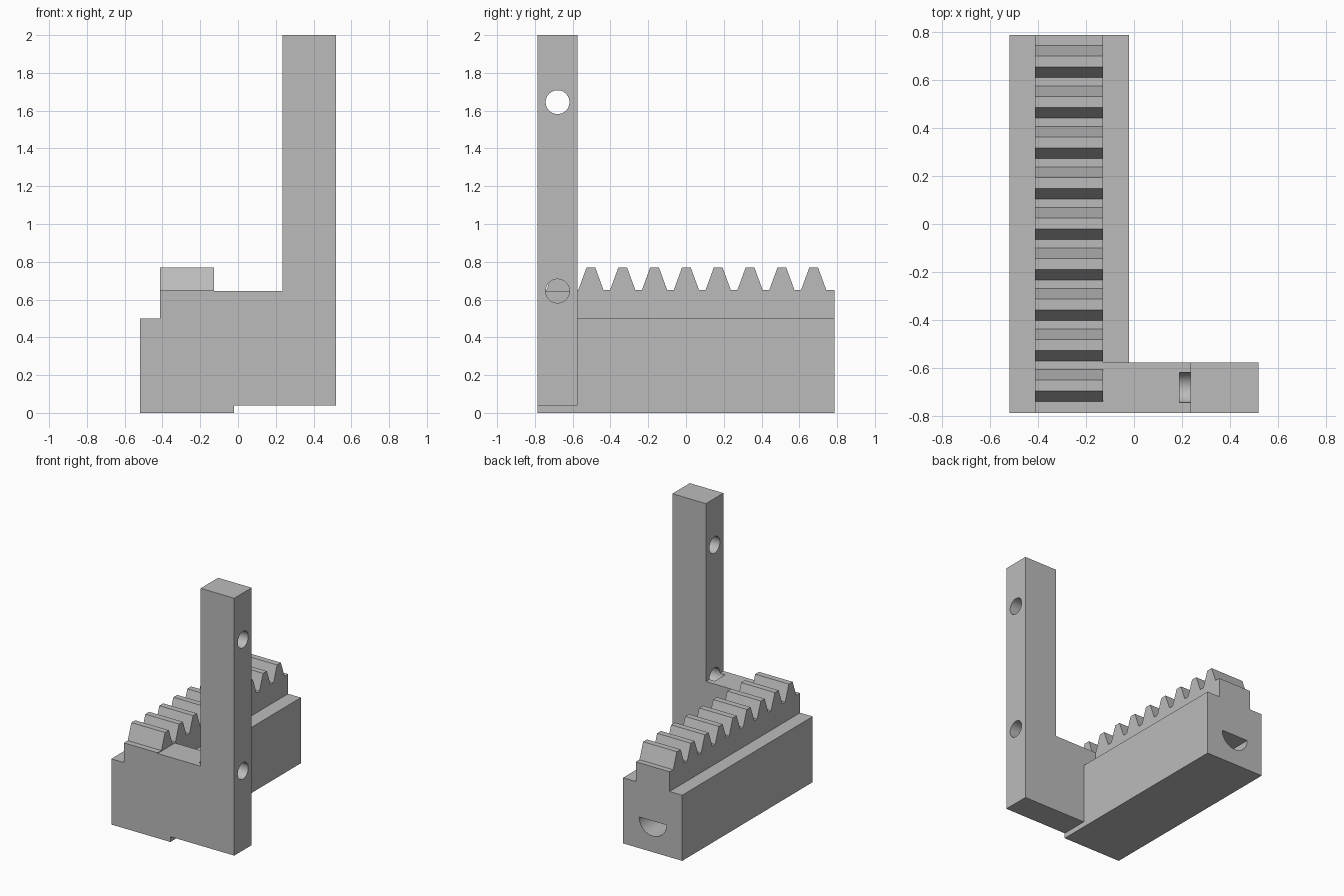
import bpy
import math
from mathutils import Vector

cube = bpy.data.objects.get("Cube")
if cube:
    bpy.data.objects.remove(cube, do_unlink=True)

# One plain grey for the whole part
grey = bpy.data.materials.new("plain grey")
grey.use_nodes = True
colour = (0.5, 0.5, 0.5, 1)
grey.diffuse_color = colour
grey.node_tree.nodes["Principled BSDF"].inputs["Base Color"].default_value = colour


def extrude(name, profile, axis, start, end):
    """Solid prism: an xz profile runs along y, a yz profile runs along x."""
    def place(p, d):
        return Vector((p[0], d, p[1])) if axis == "y" else Vector((d, p[0], p[1]))

    n = len(profile)
    verts = [place(p, d) for d in (start, end) for p in profile]
    faces = [list(range(n)), list(range(2 * n - 1, n - 1, -1))]
    faces += [[i, i + n, (i + 1) % n + n, (i + 1) % n] for i in range(n)]
    mesh = bpy.data.meshes.new(name)
    mesh.from_pydata(verts, [], faces)
    obj = bpy.data.objects.new(name, mesh)
    bpy.context.collection.objects.link(obj)
    mesh.materials.append(grey)
    # Make the normals face outward
    bpy.context.view_layer.objects.active = obj
    bpy.ops.object.mode_set(mode="EDIT")
    bpy.ops.mesh.select_all(action="SELECT")
    bpy.ops.mesh.normals_make_consistent(inside=False)
    bpy.ops.object.mode_set(mode="OBJECT")
    return obj


def arc(cx, cz, radius, begin, sweep, steps):
    angles = [begin + sweep * i / steps for i in range(steps + 1)]
    return [(cx + radius * math.cos(a), cz + radius * math.sin(a)) for a in angles]


def combine(target, tool, operation):
    mod = target.modifiers.new(operation.lower(), "BOOLEAN")
    mod.operation = operation
    mod.solver = "EXACT"
    mod.object = tool
    bpy.context.view_layer.objects.active = target
    bpy.ops.object.modifier_apply(modifier=mod.name)
    bpy.data.objects.remove(tool, do_unlink=True)


FRONT, BACK = -0.785, 0.785
LEFT, RIGHT = -0.518, -0.02
RACK_LEFT, RACK_RIGHT = -0.412, -0.128
LEDGE, ROOT, TIP = 0.5, 0.65, 0.77

# Base block
body = extrude("rack_and_arm", [(LEFT, 0), (RIGHT, 0), (RIGHT, LEDGE), (LEFT, LEDGE)],
               "y", FRONT, BACK)

# Toothed rack, sunk into the base
rack_profile = [(BACK, 0.4), (FRONT, 0.4), (FRONT, ROOT)]
for i in range(9):
    c = -0.672 + 0.1685 * i
    rack_profile += [(c - 0.067, ROOT), (c - 0.023, TIP), (c + 0.023, TIP), (c + 0.067, ROOT)]
rack_profile.append((BACK, ROOT))
combine(body, extrude("rack", rack_profile, "x", RACK_LEFT, RACK_RIGHT), "UNION")

# L-shaped arm with the upright post
arm_profile = [(-0.2, 0.04), (0.518, 0.04), (0.518, 2), (0.235, 2), (0.235, 0.645), (-0.2, 0.645)]
combine(body, extrude("arm", arm_profile, "y", FRONT, -0.575), "UNION")

# Round holes across the post; the lower one runs a little into the arm
for z, inner in ((1.645, 0.1), (0.645, 0.19)):
    circle = arc(-0.68, z, 0.063, 0, math.tau, 48)[:-1]
    combine(body, extrude("post_hole", circle, "x", inner, 0.7), "DIFFERENCE")

# Half-round blind socket in the back end
half_round = arc(-0.27, 0.237, 0.115, math.pi, math.pi, 24)
combine(body, extrude("back_socket", half_round, "y", -0.4, 0.9), "DIFFERENCE")

# Smooth bores, crisp edges
bpy.ops.object.select_all(action="DESELECT")
body.select_set(True)
bpy.context.view_layer.objects.active = body
bpy.ops.object.shade_smooth_by_angle(angle=math.radians(30))
